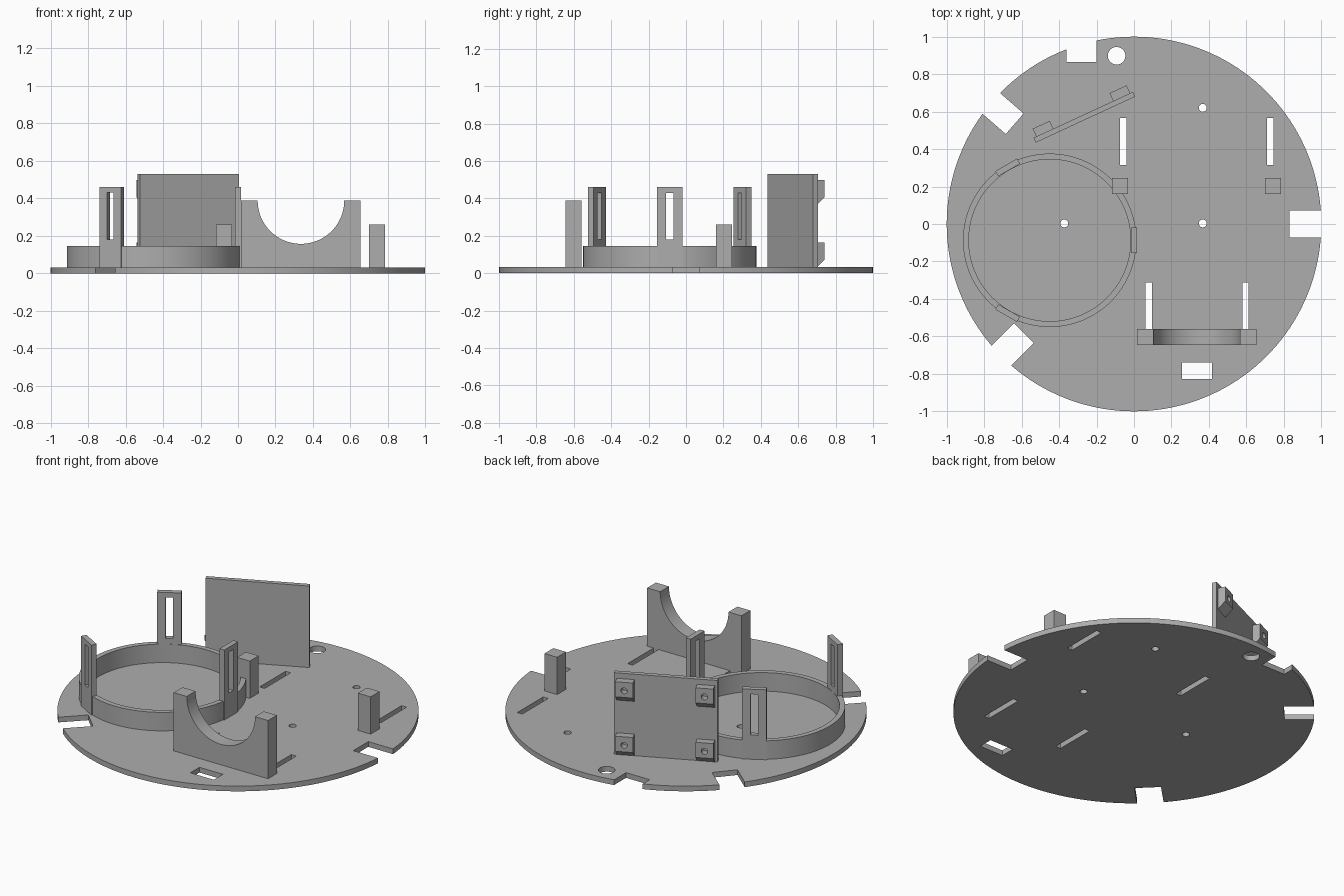
import bpy, bmesh
from math import sin, cos, pi, radians
from mathutils import Matrix, Vector

cube = bpy.data.objects.get("Cube")
if cube:
    bpy.data.objects.remove(cube, do_unlink=True)

grey = bpy.data.materials.new("plain grey")
grey.use_nodes = True
GREY = (0.42, 0.42, 0.42, 1)
grey.diffuse_color = GREY
grey.node_tree.nodes["Principled BSDF"].inputs["Base Color"].default_value = GREY

TOP = 0.032  # upper face of the base


def prism(name, points, low, high, frame=None):
    """Extrude a closed 2D outline along z, then place it with a frame."""
    bm = bmesh.new()
    face = bm.faces.new([bm.verts.new((x, y, low)) for x, y in points])
    out = bmesh.ops.extrude_face_region(bm, geom=[face])
    moved = [v for v in out["geom"] if isinstance(v, bmesh.types.BMVert)]
    bmesh.ops.translate(bm, verts=moved, vec=(0, 0, high - low))
    bmesh.ops.transform(bm, matrix=frame or Matrix(), verts=bm.verts)
    bmesh.ops.recalc_face_normals(bm, faces=bm.faces)
    mesh = bpy.data.meshes.new(name)
    bm.to_mesh(mesh)
    bm.free()
    mesh.materials.append(grey)
    obj = bpy.data.objects.new(name, mesh)
    bpy.context.collection.objects.link(obj)
    return obj


def box(name, x0, x1, y0, y1, z0, z1, frame=None):
    return prism(name, [(x0, y0), (x1, y0), (x1, y1), (x0, y1)], z0, z1, frame)


def cylinder(name, x, y, r, z0, z1, n=32, frame=None):
    ring = [(x + r * cos(2 * pi * i / n), y + r * sin(2 * pi * i / n)) for i in range(n)]
    return prism(name, ring, z0, z1, frame)


def cut(obj, cutters):
    """Subtract the cutters for good and remove them."""
    bpy.context.view_layer.objects.active = obj
    for c in cutters:
        c.hide_render = True
        mod = obj.modifiers.new("cut", "BOOLEAN")
        mod.operation, mod.solver, mod.object = "DIFFERENCE", "EXACT", c
        bpy.ops.object.modifier_apply(modifier=mod.name)
        bpy.data.objects.remove(c, do_unlink=True)


def smooth(obj):
    bpy.ops.object.select_all(action="DESELECT")
    obj.select_set(True)
    bpy.context.view_layer.objects.active = obj
    bpy.ops.object.shade_smooth_by_angle(angle=radians(30))


def turned(x, y, degrees):
    return Matrix.Translation((x, y, 0)) @ Matrix.Rotation(radians(degrees), 4, "Z")


# Round base with edge notches, holes and slots
base = cylinder("base_plate", 0, 0, 1, 0, TOP, 160)
cutters = []
for x, y, angle, width in ((0.83, 0, 0, 0.145), (-0.28, 0.865, 90, 0.16),
                           (-0.637, 0.535, 139, 0.145), (-0.588, -0.583, 225, 0.148)):
    cutters.append(box("notch_cutter", 0, 0.4, -width / 2, width / 2, -0.1, 0.1, turned(x, y, angle)))
for x, y, r in ((-0.093, 0.898, 0.047), (-0.372, 0.003, 0.021),
                (0.367, 0.003, 0.021), (0.367, 0.62, 0.021)):
    cutters.append(cylinder("hole_cutter", x, y, r, -0.1, 0.1))
for x, y in ((-0.057, 0.44), (0.728, 0.44), (0.078, -0.436), (0.595, -0.436)):
    cutters.append(box("slot_cutter", x - 0.017, x + 0.017, y - 0.125, y + 0.125, -0.1, 0.1))
cutters.append(box("window_cutter", 0.257, 0.416, -0.828, -0.74, -0.1, 0.1))
cut(base, cutters)
smooth(base)

# Ring holder with three slotted tabs
RX, RY = -0.45, -0.087
holder = cylinder("ring_holder", RX, RY, 0.463, TOP, 0.145, 128)
cut(holder, [cylinder("ring_cutter", RX, RY, 0.432, -0.1, 0.5, 128)])
smooth(holder)
for i in range(3):
    frame = turned(RX, RY, 120 * i)
    tab = box(f"ring_tab_{i + 1}", 0.433, 0.465, -0.067, 0.067, TOP, 0.46, frame)
    cut(tab, [box("tab_cutter", 0.35, 0.55, -0.02, 0.02, 0.18, 0.43, frame)])

# Two square posts
for name, x in (("right_post", -0.075), ("left_post", 0.742)):
    box(name, x - 0.043, x + 0.043, 0.16, 0.246, TOP, 0.26)

# Cradle with a half-round saddle, drawn in xz and extruded along y
CX, CZ, R = 0.336, 0.388, 0.231
outline = [(CX - 0.319, CZ), (CX - 0.319, TOP), (CX + 0.319, TOP), (CX + 0.319, CZ)]
outline += [(CX + R * cos(pi * i / 48), CZ - R * sin(pi * i / 48)) for i in range(49)]
upright = Matrix.Rotation(pi / 2, 4, "X")
smooth(prism("cradle", outline, 0.56, 0.645, upright))

# Upright board with four wedge-bottomed lugs on its back
board = turned(-0.265, 0.57, 24.8)
box("upright_board", -0.292, 0.292, -0.014, 0.014, TOP, 0.53, board)
side = Matrix(((0, 0, 1, 0), (1, 0, 0, 0), (0, 1, 0, 0), (0, 0, 0, 1)))
for level, z in (("lower", TOP), ("upper", 0.365)):
    for hand, u in (("right", -0.226), ("left", 0.226)):
        profile = [(0.012, z - 0.003), (0.06, z + 0.04), (0.06, z + 0.132), (0.012, z + 0.132)]
        lug = prism(f"{level}_{hand}_lug", profile, u - 0.05, u + 0.05, board @ side)
        hole = board @ Matrix.Translation(Vector((u, 0, z + 0.08))) @ upright
        cut(lug, [cylinder("lug_cutter", 0, 0, 0.018, -0.1, -0.0145, 24, hole)])
        smooth(lug)
